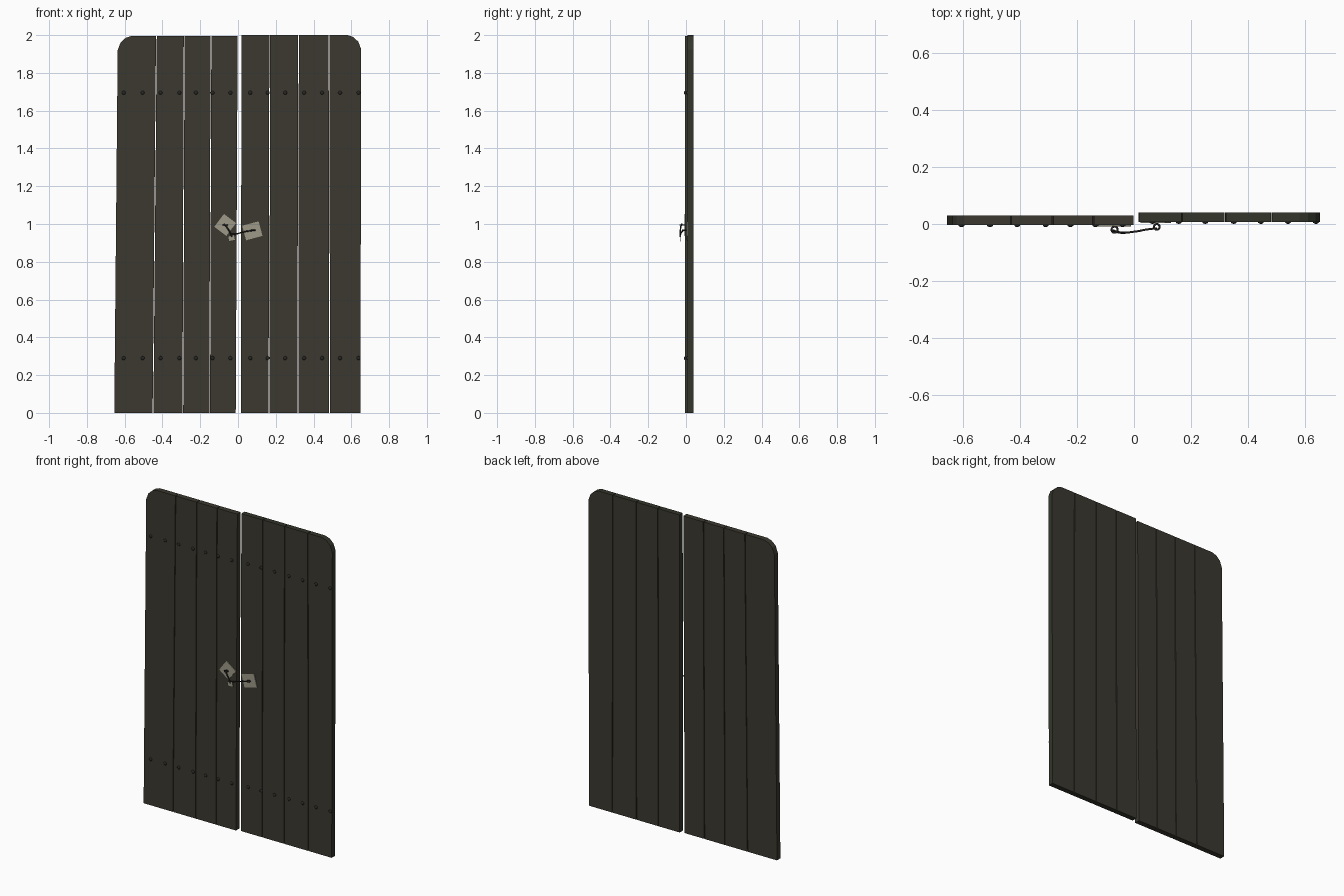
import bpy, bmesh, math
from mathutils import Matrix, Vector

cube = bpy.data.objects.get("Cube")
if cube:
    bpy.data.objects.remove(cube, do_unlink=True)


def material(name, rgb):
    m = bpy.data.materials.new(name)
    m.use_nodes = True
    m.diffuse_color = (*rgb, 1)
    m.node_tree.nodes["Principled BSDF"].inputs["Base Color"].default_value = (*rgb, 1)
    return m


WOOD = material("dark weathered wood", (0.043, 0.040, 0.029))
EDGE = material("mossy wood edge", (0.033, 0.037, 0.025))
IRON = material("dark iron", (0.022, 0.021, 0.018))
STEEL = material("pale worn steel", (0.34, 0.32, 0.25))


def add_object(name, bm, *mats):
    bmesh.ops.recalc_face_normals(bm, faces=bm.faces)
    mesh = bpy.data.meshes.new(name)
    bm.to_mesh(mesh)
    bm.free()
    for m in mats:
        mesh.materials.append(m)
    obj = bpy.data.objects.new(name, mesh)
    bpy.context.collection.objects.link(obj)
    return obj


def slab(name, outline, front, depth, *mats):
    """Extrude an x-z outline backwards; sides take the second material."""
    bm = bmesh.new()
    face = bm.faces.new([bm.verts.new((x, front, z)) for x, z in outline])
    out = bmesh.ops.extrude_face_region(bm, geom=[face])
    moved = [v for v in out["geom"] if isinstance(v, bmesh.types.BMVert)]
    bmesh.ops.translate(bm, verts=moved, vec=(0, depth, 0))
    bm.normal_update()
    if len(mats) > 1:
        for f in bm.faces:
            f.material_index = int(abs(f.normal.y) < 0.5)
    return add_object(name, bm, *mats)


# Door leaves: planks between seams given as (bottom x, top x), outer seam first
GAP = 0.002


def door(side, seams, front, depth, top, edge):
    s = -1 if side == "right" else 1
    for i, (a, b) in enumerate(zip(seams, seams[1:])):
        ga = 0 if i == 0 else GAP
        gb = 0 if i == len(seams) - 2 else GAP
        a0, a1 = (v - s * ga for v in a)
        b0, b1 = (v + s * gb for v in b)
        outline = [(a0, 0), (b0, 0), (b1, top)]
        if i == 0:
            # rounded outer shoulder
            outline += [(a1 - s * dx, top - dz) for dx, dz in
                        ((0.072, 0), (0.042, 0.01), (0.015, 0.035), (0, 0.075))]
        else:
            outline.append((a1, top))
        slab(f"{side}_door_plank_{i + 1}", outline, front, depth, WOOD, edge)


RIGHT_FRONT, LEFT_FRONT = -0.004, 0.007
door("right", [(-0.655, -0.637), (-0.45, -0.432), (-0.292, -0.285),
               (-0.15, -0.143), (-0.012, -0.002)], RIGHT_FRONT, 0.034, 1.995, WOOD)
door("left", [(0.648, 0.652), (0.485, 0.482), (0.317, 0.32),
              (0.164, 0.168), (0.016, 0.018)], LEFT_FRONT, 0.033, 2.0, EDGE)


# Two rows of domed bolt heads on each leaf
def bolts(name, xs, front):
    bm = bmesh.new()
    for z in (0.29, 1.695):
        for x in xs:
            m = Matrix.Translation((x, front, z)) @ Matrix.Diagonal((1, 0.65, 1, 1))
            bmesh.ops.create_uvsphere(bm, u_segments=10, v_segments=6, radius=0.0105, matrix=m)
    obj = add_object(name, bm, IRON)
    for p in obj.data.polygons:
        p.use_smooth = True


bolts("right_door_bolts", [-0.605, -0.505, -0.41, -0.31, -0.223, -0.135, -0.04], RIGHT_FRONT)
bolts("left_door_bolts", [0.065, 0.157, 0.25, 0.35, 0.445, 0.54, 0.638], LEFT_FRONT)


# Tilted latch plates
def plate(name, x, z, w, h, degrees, front):
    rot = Matrix.Rotation(math.radians(degrees), 2)
    corners = [rot @ Vector((sx * w / 2, sz * h / 2))
               for sx, sz in ((-1, -1), (1, -1), (1, 1), (-1, 1))]
    slab(name, [(x + c.x, z + c.y) for c in corners], front, 0.004, STEEL)


plate("right_latch_plate", -0.068, 0.995, 0.08, 0.085, -37, RIGHT_FRONT - 0.004)
plate("left_latch_plate", 0.076, 0.964, 0.09, 0.08, 15, LEFT_FRONT - 0.004)
plate("hook_tip_plate", -0.034, 0.925, 0.036, 0.03, 12, -0.03)


# Bent rods: eyelets, hasp and hook
def rod(name, points, radius, cyclic=False):
    curve = bpy.data.curves.new(name, "CURVE")
    curve.dimensions = "3D"
    curve.bevel_depth = radius
    curve.bevel_resolution = 2
    curve.use_fill_caps = True
    spline = curve.splines.new("POLY")
    spline.points.add(len(points) - 1)
    for p, co in zip(spline.points, points):
        p.co = (*co, 1)
    spline.use_cyclic_u = cyclic
    spline.use_smooth = True
    curve.materials.append(IRON)
    obj = bpy.data.objects.new(name, curve)
    bpy.context.collection.objects.link(obj)


def ring(name, x, y, z, r):
    turns = [2 * math.pi * i / 14 for i in range(14)]
    rod(name, [(x + r * math.cos(t), y + r * math.sin(t), z) for t in turns], 0.0035, True)


ring("right_eyelet", -0.068, -0.02, 0.995, 0.011)
ring("left_eyelet", 0.08, -0.01, 0.967, 0.010)
rod("right_hasp", [(-0.075, -0.022, 1.0), (-0.06, -0.028, 0.985),
                   (-0.042, -0.031, 0.955), (-0.032, -0.031, 0.932)], 0.004)
rod("latch_hook", [(-0.04, -0.03, 0.945), (-0.015, -0.029, 0.945), (0.015, -0.025, 0.954),
                   (0.045, -0.019, 0.961), (0.08, -0.015, 0.966)], 0.0035)
